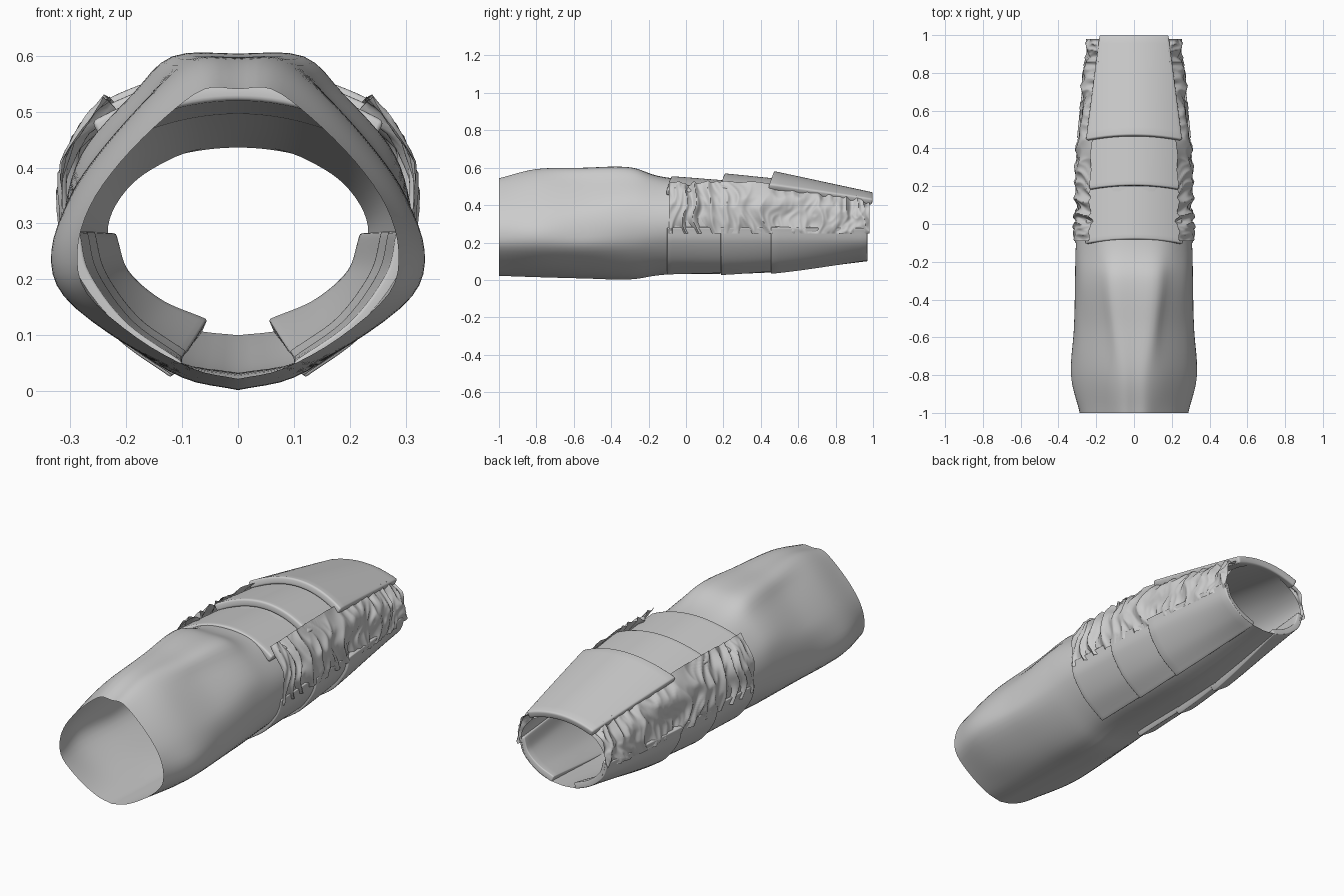
import bpy, bmesh, math
from mathutils import Vector, noise

if "Cube" in bpy.data.objects:
    bpy.data.objects.remove(bpy.data.objects["Cube"], do_unlink=True)

grey = bpy.data.materials.new("plain grey")
grey.use_nodes = True
colour = (0.6, 0.6, 0.6, 1)
grey.diffuse_color = colour
grey.node_tree.nodes["Principled BSDF"].inputs["Base Color"].default_value = colour


def spline(points, t):
    """Smooth curve through points, t from 0 to 1."""
    last = len(points) - 1
    i = min(int(t * last), last - 1)
    f = t * last - i
    b, c = points[i], points[i + 1]
    a = points[i - 1] if i > 0 else b * 2 - c
    d = points[i + 2] if i + 2 <= last else c * 2 - b
    return 0.5 * (2 * b + (c - a) * f + (2 * a - 5 * b + 4 * c - d) * f ** 2
                  + (3 * b - a - 3 * c + d) * f ** 3)


def stations(table):
    """Turn {y: half profile of (x, z)} into lists of points."""
    return [[Vector((x, y, z)) for x, z in row] for y, row in table.items()]


def loft(rows, u, v):
    return spline([spline(row, u) for row in rows], v)


def sheet(name, surface, nu, nv, thickness=0, round_edge=0, mirror=False):
    """Grid surface with optional thickness, rounded rim and mirrored twin."""
    bm = bmesh.new()
    grid = [[bm.verts.new(surface(i / nu, j / nv)) for i in range(nu + 1)]
            for j in range(nv + 1)]
    for low, high in zip(grid, grid[1:]):
        for i in range(nu):
            bm.faces.new((low[i], low[i + 1], high[i + 1], high[i]))
    bmesh.ops.remove_doubles(bm, verts=bm.verts, dist=1e-5)
    # point the faces away from the long axis
    bm.normal_update()
    axis = 0.3
    out = sum(f.normal.x * f.calc_center_median().x
              + f.normal.z * (f.calc_center_median().z - axis) for f in bm.faces)
    if out < 0:
        bmesh.ops.reverse_faces(bm, faces=bm.faces)
    mesh = bpy.data.meshes.new(name)
    bm.to_mesh(mesh)
    bm.free()
    mesh.materials.append(grey)
    obj = bpy.data.objects.new(name, mesh)
    bpy.context.collection.objects.link(obj)
    if thickness:
        solid = obj.modifiers.new("thickness", "SOLIDIFY")
        solid.thickness, solid.offset = thickness, -1
    if round_edge:
        bevel = obj.modifiers.new("rounded rim", "BEVEL")
        bevel.width, bevel.segments = round_edge, 3
        bevel.angle_limit = math.radians(50)
    if mirror:
        obj.modifiers.new("mirror", "MIRROR").use_mirror_merge = False
    bpy.ops.object.select_all(action="DESELECT")
    obj.select_set(True)
    bpy.context.view_layer.objects.active = obj
    bpy.ops.object.convert(target="MESH")
    bpy.ops.object.shade_smooth_by_angle(angle=math.radians(50))


# Sleeve: an open tube, angular at the front and rounder at the back
front_half = stations({
    -1: [(0, .54), (.06, .54), (.13, .49), (.21, .41), (.265, .33),
         (.287, .25), (.27, .175), (.18, .095), (.08, .04), (0, .022)],
    -.8: [(0, .59), (.07, .587), (.15, .53), (.24, .43), (.3, .34),
          (.333, .25), (.31, .17), (.2, .085), (.09, .035), (0, .015)],
    -.55: [(0, .598), (.1, .593), (.16, .53), (.25, .43), (.3, .35),
           (.318, .25), (.3, .17), (.2, .085), (.1, .03), (0, .008)],
    -.3: [(0, .6), (.12, .595), (.19, .53), (.27, .44), (.303, .36),
          (.311, .27), (.285, .18), (.2, .09), (.1, .025), (0, .003)]})
back_half = stations({
    -.08: [(0, .545), (.11, .535), (.19, .5), (.26, .43), (.297, .36),
           (.305, .28), (.28, .2), (.21, .115), (.11, .05), (0, .03)],
    .45: [(0, .52), (.1, .51), (.18, .47), (.235, .41), (.265, .35),
          (.27, .28), (.25, .2), (.19, .12), (.1, .06), (0, .04)],
    .97: [(0, .44), (.08, .43), (.14, .405), (.19, .37), (.225, .32),
          (.232, .27), (.21, .2), (.15, .14), (.08, .11), (0, .1)]})
rings = [[Vector((-p.x, p.y, p.z)) for p in reversed(half)] + half[1:]
         for half in front_half + back_half]
sheet("sleeve", lambda u, v: loft(rings, u, v), 72, 60)

# Gathered cloth along both sides
cloth_rows = stations({
    -.09: [(.3, .25), (.312, .35), (.29, .44), (.235, .52)],
    .45: [(.283, .25), (.295, .34), (.28, .42), (.215, .51)],
    .98: [(.235, .25), (.24, .31), (.225, .36), (.165, .43)]})


def cloth(u, v):
    p = loft(cloth_rows, u, v)
    sway = 0.06 * noise.noise(Vector((p.y * 4, u * 2, 3)))
    along = p.y + sway + 0.09 * u * math.sin(p.y * 7)
    fold = 1 - 2.6 * abs(noise.noise(Vector((along * 11, u * 1.3, 0))))
    fine = 1 - 2 * abs(noise.noise(Vector((along * 23, u * 2.5 + p.y * 3, 8))))
    push = 0.018 * fold + 0.008 * fine - 0.008
    out = Vector((p.x, 0, p.z - 0.28)).normalized()
    return p + out * push


sheet("gathered_cloth", cloth, 28, 200, mirror=True)


# Top plates: overlapping shallow arches, each (y, half width, centre height)
def arch(start, end):
    def surface(u, v):
        s = 2 * u - 1
        y, w, z = (a + (b - a) * v for a, b in zip(start, end))
        drop = w * w * 1.05 * s * s
        return Vector((s * w, y - 0.025 * s * s * (1 - v), z - drop))
    return surface


top_plates = [((-.08, .262, .555), (.24, .245, .53)),
              ((.205, .262, .57), (.5, .238, .54)),
              ((.47, .258, .582), (1, .185, .468))]
for place, (start, end) in zip(("front", "middle", "back"), top_plates):
    sheet("top_plate_" + place, arch(start, end), 24, 12, 0.035, 0.009)

# Lower side plates: three overlapping pieces on each side
guard_rows = stations({
    -.1: [(.31, .28), (.29, .2), (.22, .105), (.115, .03)],
    .45: [(.287, .28), (.265, .2), (.2, .11), (.11, .045)],
    .98: [(.246, .275), (.22, .2), (.152, .14), (.065, .103)]})


def guard(y0, y1, flare):
    def surface(u, v):
        y = y0 + (y1 - y0) * v
        p = loft(guard_rows, u, (y + 0.1) / 1.08)
        out = Vector((p.x, 0, p.z - 0.28)).normalized()
        return p + out * flare * (1 - v)
    return surface


for place, y0, y1, flare in (("front", -.1, .2, .003), ("middle", .18, .47, .012),
                             ("back", .445, .97, .016)):
    sheet("lower_plate_" + place, guard(y0, y1, flare), 20, 12, 0.03, 0.005, True)
